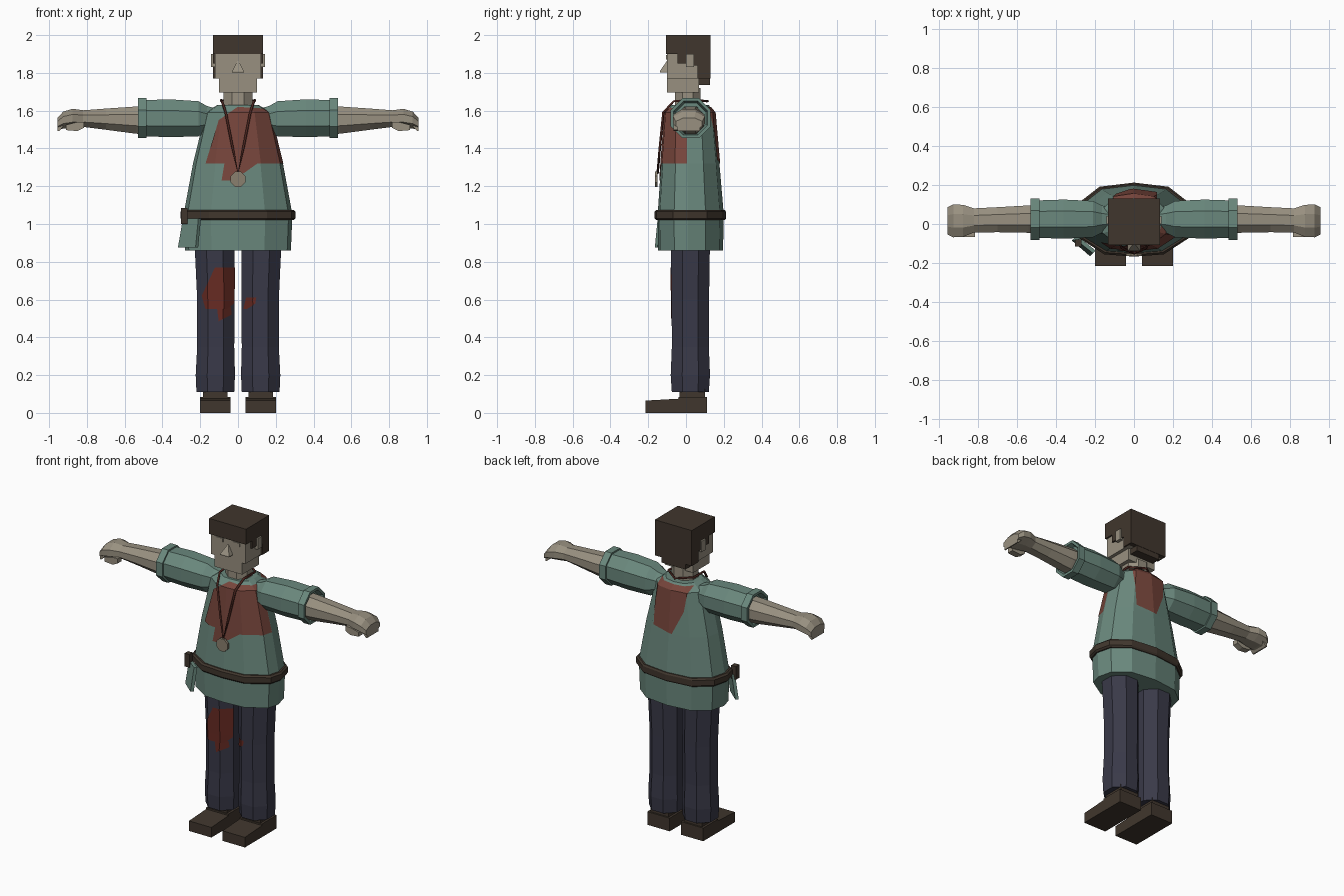
import bpy, bmesh, math
from mathutils import Vector

cube = bpy.data.objects.get("Cube")
if cube:
    bpy.data.objects.remove(cube, do_unlink=True)


def material(name, code):
    srgb = [int(code[i:i + 2], 16) / 255 for i in (0, 2, 4)]
    col = [((c + 0.055) / 1.055) ** 2.4 for c in srgb] + [1]
    m = bpy.data.materials.new(name)
    m.use_nodes = True
    m.diffuse_color = col
    m.node_tree.nodes["Principled BSDF"].inputs["Base Color"].default_value = col
    return m


SKIN = material("skin", "989080")
TEAL = material("teal_cloth", "6a887d")
STAIN = material("shirt_stain", "78463c")
BLOOD = material("trouser_stain", "682b23")
NAVY = material("navy_cloth", "393948")
BROWN = material("dark_brown", "40362d")
CORD = material("cord_red", "4c2620")
METAL = material("dull_metal", "8a806e")


def add(name, bm, mat):
    me = bpy.data.meshes.new(name)
    bmesh.ops.recalc_face_normals(bm, faces=bm.faces)
    bm.to_mesh(me)
    bm.free()
    me.materials.append(mat)
    ob = bpy.data.objects.new(name, me)
    bpy.context.collection.objects.link(ob)
    return ob


def loft(name, mat, rings):
    """Skin a list of rings of points and cap both ends."""
    bm = bmesh.new()
    rows = [[bm.verts.new(p) for p in r] for r in rings]
    n = len(rows[0])
    for a, b in zip(rows, rows[1:]):
        for i in range(n):
            j = (i + 1) % n
            bm.faces.new((a[i], a[j], b[j], b[i]))
    bm.faces.new(rows[0])
    bm.faces.new(rows[-1])
    return add(name, bm, mat)


def box(name, mat, x, y, z):
    return loft(name, mat, [[(x[0], y[0], h), (x[1], y[0], h),
                             (x[1], y[1], h), (x[0], y[1], h)] for h in z])


def patch(name, mat, source, poly, side):
    """Thin painted patch: source faces on one side (y sign), clipped to a convex x-z polygon."""
    bm = bmesh.new()
    bm.from_mesh(source.data)
    bad = [f for f in bm.faces if f.normal.y * side < 0.08]
    bmesh.ops.delete(bm, geom=bad, context='FACES')
    mid = sum((Vector((p[0], 0, p[1])) for p in poly), Vector()) / len(poly)
    for a, b in zip(poly, poly[1:] + poly[:1]):
        a, b = Vector((a[0], 0, a[1])), Vector((b[0], 0, b[1]))
        nrm = (b - a).cross(Vector((0, 1, 0)))
        if nrm.dot(mid - a) > 0:
            nrm.negate()
        bmesh.ops.bisect_plane(bm, geom=bm.verts[:] + bm.edges[:] + bm.faces[:],
                               plane_co=a, plane_no=nrm, clear_outer=True)
    for v in bm.verts:
        v.co += Vector((math.copysign(0.002, v.co.x - mid.x), side * 0.004, 0))
    ob = add(name, bm, mat)
    if ob.data.polygons and sum(p.normal.y * p.area for p in ob.data.polygons) * side < 0:
        ob.data.flip_normals()


# Torso cross-section, as fractions of half width and front/back depth
half = [(0, 1), (0.58, 0.9), (0.92, 0.52), (1, 0.05), (0.93, -0.42), (0.5, -0.93), (0, -1)]
section = half + [(-u, v) for u, v in half[-2:0:-1]]


def torso_ring(z, w, front, back):
    return [(u * w, v * (back if v > 0 else front), z) for u, v in section]


tunic = loft("tunic", TEAL, [torso_ring(*r) for r in (
    (0.86, 0.28, 0.147, 0.196), (1.05, 0.288, 0.15, 0.2), (1.32, 0.238, 0.132, 0.177),
    (1.59, 0.172, 0.112, 0.153), (1.63, 0.11, 0.075, 0.12))])
loft("belt", BROWN, [torso_ring(*r) for r in (
    (1.02, 0.295, 0.157, 0.205), (1.03, 0.305, 0.167, 0.212),
    (1.065, 0.305, 0.167, 0.212), (1.075, 0.295, 0.157, 0.205))])

# Tunic stains
patch("chest_stain", STAIN, tunic,
      [(-0.17, 1.32), (-0.1, 1.55), (0, 1.62), (0.16, 1.61), (0.24, 1.45), (0.24, 1.32)], -1)
patch("chest_stain_drip", STAIN, tunic,
      [(-0.07, 1.32), (0.1, 1.32), (0.03, 1.27), (-0.04, 1.23), (-0.085, 1.23)], -1)
patch("back_stain", STAIN, tunic,
      [(-0.11, 1.62), (0.115, 1.62), (0.115, 1.34), (-0.02, 1.32), (-0.09, 1.47)], 1)


def octagon():
    k = 1 / math.cos(math.pi / 8)
    return [(k * math.cos((i + 0.5) * math.pi / 4), k * math.sin((i + 0.5) * math.pi / 4))
            for i in range(8)]


OCT = octagon()


def along_x(s, rings):
    return [[(s * x, yc + hy * a, zc + hz * b) for a, b in OCT] for x, yc, hy, zc, hz in rings]


# Limbs, one set per side
legs = {}
for s, side in ((1, "left"), (-1, "right")):
    loft(side + "_sleeve", TEAL, along_x(s, [(x, 0.025, r, z, r) for x, r, z in (
        (0.13, 0.06, 1.555), (0.165, 0.07, 1.555), (0.21, 0.093, 1.557), (0.36, 0.1, 1.56),
        (0.485, 0.096, 1.56), (0.485, 0.106, 1.56), (0.53, 0.106, 1.56),
        (0.53, 0.09, 1.56), (0.5, 0.08, 1.56))]))
    loft(side + "_forearm_and_hand", SKIN, along_x(s, [
        (0.48, 0.025, 0.072, 1.55, 0.074), (0.54, 0.025, 0.07, 1.55, 0.072),
        (0.7, 0.022, 0.064, 1.555, 0.056), (0.82, 0.018, 0.062, 1.558, 0.044),
        (0.875, 0.016, 0.082, 1.56, 0.05), (0.925, 0.016, 0.084, 1.55, 0.045),
        (0.955, 0.016, 0.07, 1.53, 0.032)]))
    loft(side + "_fingers", SKIN, [
        [(s * x, y, z) for x, y in ((a, -0.045), (0.955, -0.045), (0.955, 0.075), (a, 0.075))]
        for z, a in ((1.54, 0.9), (1.515, 0.925), (1.492, 0.948))])
    loft(side + "_thumb", SKIN, [
        [(s * x, y, z) for y, z in ((-0.066, lo), (-0.025, lo), (-0.025, hi), (-0.066, hi))]
        for x, lo, hi in ((0.815, 1.51, 1.54), (0.85, 1.492, 1.54), (0.91, 1.497, 1.525))])
    legs[side] = loft(side + "_trouser_leg", NAVY, [
        [(s * xc + w * a, 0.023 + d * b, z) for a, b in OCT] for z, xc, w, d in (
            (0.11, 0.12, 0.1, 0.098), (0.2, 0.12, 0.104, 0.104), (0.35, 0.118, 0.098, 0.098),
            (0.6, 0.117, 0.099, 0.099), (0.92, 0.125, 0.106, 0.104))])
    # Shoe: wedge sole and ankle block
    loft(side + "_shoe", BROWN, [[(s * x, y, z) for y, z in (
        (-0.215, 0), (0.11, 0), (0.11, 0.085), (-0.04, 0.085), (-0.04, 0.075), (-0.215, 0.065))]
        for x in (0.04, 0.2)])
    box(side + "_ankle", BROWN, sorted((s * 0.055, s * 0.185)), (-0.035, 0.1), (0.08, 0.13))

# Trouser stains
patch("thigh_stain", BLOOD, legs["right"], [(-0.12, 0.77), (-0.015, 0.77), (-0.022, 0.58),
      (-0.06, 0.55), (-0.17, 0.55), (-0.19, 0.62)], -1)
patch("thigh_stain_drip", BLOOD, legs["right"],
      [(-0.11, 0.56), (-0.04, 0.56), (-0.035, 0.52), (-0.1, 0.485)], -1)
patch("knee_stain", BLOOD, legs["left"],
      [(0.03, 0.55), (0.045, 0.61), (0.095, 0.61), (0.09, 0.58), (0.05, 0.55)], -1)

# Head
loft("neck", SKIN, [[(0.076 * a, 0.01 + 0.068 * b, z) for a, b in OCT] for z in (1.58, 1.72)])
box("jaw", SKIN, (-0.1, 0.1), (-0.1, 0.07), (1.695, 1.78))
box("face", SKIN, (-0.122, 0.122), (-0.1, 0.1), (1.77, 1.92))
loft("nose", SKIN, [[(-w, y, z), (w, y, z), (w, -0.095, z), (-w, -0.095, z)] for z, w, y in (
    (1.803, 0.032, -0.138), (1.81, 0.031, -0.138), (1.862, 0.004, -0.102))])
box("hair_top", BROWN, (-0.132, 0.132), (-0.107, 0.13), (1.9, 2.0))
box("hair_back", BROWN, (-0.132, 0.132), (0.06, 0.13), (1.77, 1.91))
box("hair_nape", BROWN, (-0.085, 0.085), (0.07, 0.128), (1.735, 1.78))
for s, side in ((1, "left"), (-1, "right")):
    x = sorted((s * 0.115, s * 0.132))
    box(side + "_sideburn", BROWN, x, (-0.045, 0.0), (1.85, 1.91))
    box(side + "_hair_step", BROWN, x, (0.04, 0.07), (1.84, 1.91))
    box(side + "_ear", SKIN, sorted((s * 0.11, s * 0.142)), (0.0, 0.042), (1.83, 1.9))
    box(side + "_brow", SKIN, sorted((s * 0.035, s * 0.085)), (-0.106, -0.09), (1.872, 1.895))

# Necklace cord and medallion
path = [(0, -0.15, 1.27), (0.03, -0.138, 1.41), (0.065, -0.12, 1.59),
        (0.085, -0.065, 1.65), (0.09, 0.05, 1.655), (0, 0.115, 1.65)]
path += [(-x, y, z) for x, y, z in path[-2:0:-1]]
curve = bpy.data.curves.new("necklace_cord", 'CURVE')
curve.dimensions = '3D'
curve.bevel_depth = 0.007
curve.bevel_resolution = 0
spline = curve.splines.new('POLY')
spline.points.add(len(path) - 1)
for pt, p in zip(spline.points, path):
    pt.co = (*p, 1)
spline.use_cyclic_u = True
curve.materials.append(CORD)
bpy.context.collection.objects.link(bpy.data.objects.new("necklace_cord", curve))
loft("medallion", METAL, [[(0.04 * a, y, 1.237 + 0.04 * b) for a, b in OCT]
                          for y in (-0.165, -0.15)])

# Cloth hanging from the belt, with its loop
loft("hanging_cloth", TEAL, [
    [(ax, ay, z), (bx, by, z), (bx + 0.014, by + 0.014, z), (ax + 0.014, ay + 0.014, z)]
    for z, ax, ay, bx, by in ((0.875, -0.318, -0.085, -0.225, -0.165),
                              (1.03, -0.292, -0.085, -0.21, -0.15))])
box("cloth_loop", BROWN, (-0.302, -0.268), (-0.115, -0.08), (1.0, 1.085))
